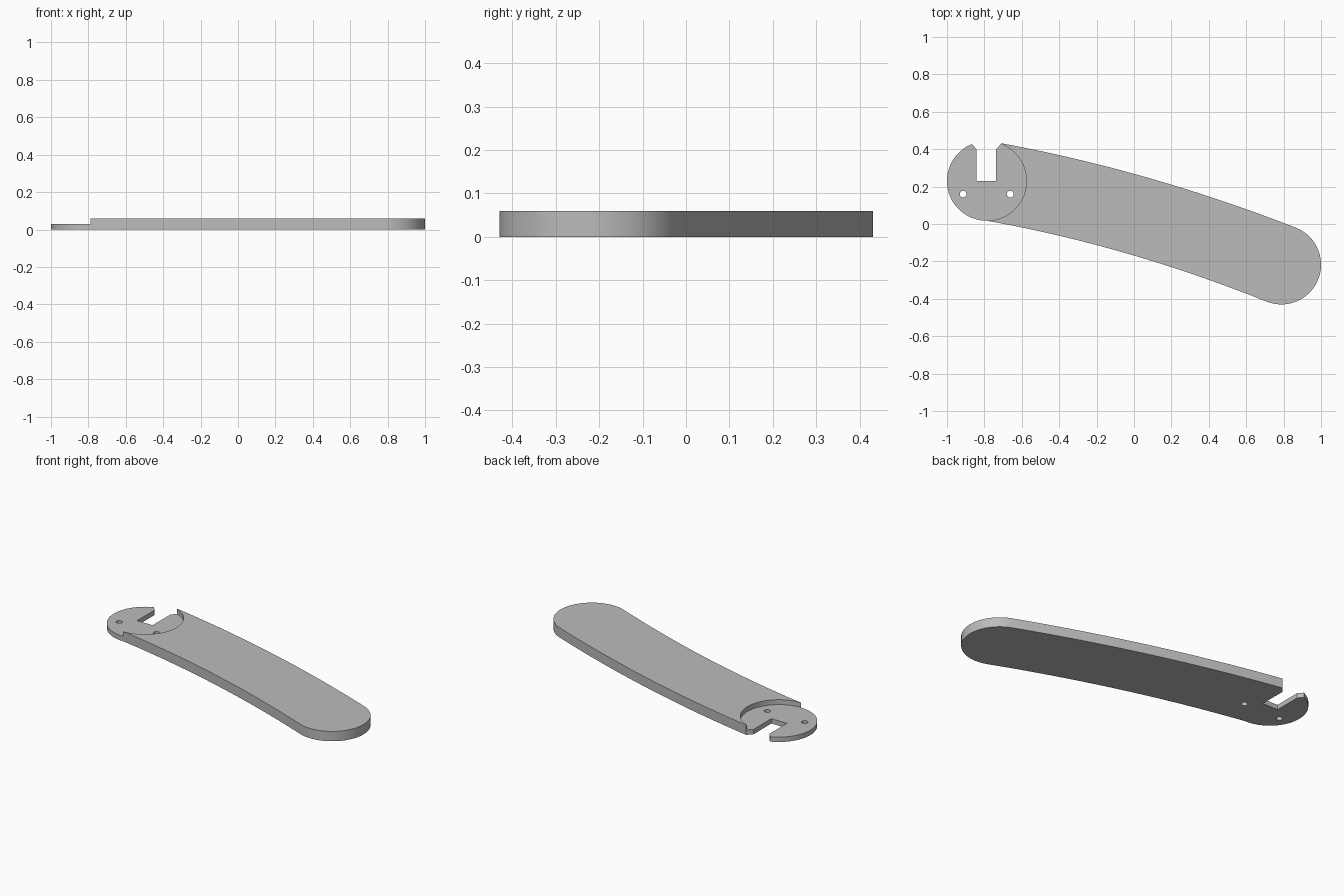
import bpy
import bmesh
from math import cos, sin, radians

cube = bpy.data.objects.get("Cube")
if cube:
    bpy.data.objects.remove(cube, do_unlink=True)

HEIGHT = 0.06
RADIUS = 0.2125
HUB = (-0.7875, 0.23)
TIP = (0.7875, -0.2175)


def arc(center, radius, start, end, steps):
    angles = [radians(start + (end - start) * i / steps) for i in range(steps + 1)]
    return [(center[0] + radius * cos(a), center[1] + radius * sin(a)) for a in angles]


def bow(a, b, sag, steps=24):
    """Gently arched edge from a to b, lifted at its middle by sag."""
    points = []
    for i in range(1, steps):
        t = i / steps
        points.append((a[0] + (b[0] - a[0]) * t,
                       a[1] + (b[1] - a[1]) * t + 4 * sag * t * (1 - t)))
    return points


def prism(name, outline, bottom, top):
    bm = bmesh.new()
    face = bm.faces.new([bm.verts.new((x, y, bottom)) for x, y in outline])
    result = bmesh.ops.extrude_face_region(bm, geom=[face])
    verts = [v for v in result["geom"] if isinstance(v, bmesh.types.BMVert)]
    bmesh.ops.translate(bm, verts=verts, vec=(0, 0, top - bottom))
    bmesh.ops.recalc_face_normals(bm, faces=bm.faces)
    mesh = bpy.data.meshes.new(name)
    bm.to_mesh(mesh)
    bm.free()
    obj = bpy.data.objects.new(name, mesh)
    bpy.context.collection.objects.link(obj)
    return obj


# Arm outline: round hub, lower edge, rounded tip, upper edge
hub_arc = arc(HUB, RADIUS, 108, 270, 40)
tip_arc = arc(TIP, RADIUS, -114, 68, 44)
shoulder = (-0.72, 0.4335)
outline = (hub_arc + bow(hub_arc[-1], tip_arc[0], 0.041) + tip_arc
           + bow(tip_arc[-1], shoulder, 0.041) + [shoulder])
arm = prism("arm", outline, 0, HEIGHT)

# Half-depth round recess, open at the hub end
recess = arc(HUB, RADIUS, -90, 90, 44) + [(HUB[0], 0.6), (-1.2, 0.6), (-1.2, -0.1), (HUB[0], -0.1)]
cutters = [prism("recess_cutter", recess, HEIGHT / 2, 0.2)]

# Slot with a flared mouth
slot = [(-0.842, 0.23), (-0.737, 0.23), (-0.737, 0.4),
        (-0.687, 0.455), (-0.892, 0.455), (-0.842, 0.4)]
cutters.append(prism("slot_cutter", slot, -0.1, 0.3))

# Two screw holes
for side in (-1, 1):
    ring = arc((HUB[0] + side * 0.126, 0.16), 0.018, 0, 345, 23)
    cutters.append(prism("hole_cutter", ring, -0.1, 0.3))

bpy.ops.object.select_all(action="DESELECT")
bpy.context.view_layer.objects.active = arm
arm.select_set(True)
for cutter in cutters:
    cutter.hide_render = True
    modifier = arm.modifiers.new("cut", "BOOLEAN")
    modifier.operation = "DIFFERENCE"
    modifier.solver = "EXACT"
    modifier.object = cutter
    bpy.ops.object.modifier_apply(modifier=modifier.name)
    bpy.data.objects.remove(cutter, do_unlink=True)

# Plain grey finish
grey = bpy.data.materials.new("light_grey")
grey.use_nodes = True
grey.diffuse_color = (0.5, 0.5, 0.5, 1)
grey.node_tree.nodes["Principled BSDF"].inputs["Base Color"].default_value = (0.5, 0.5, 0.5, 1)
arm.data.materials.clear()
arm.data.materials.append(grey)
bpy.ops.object.shade_smooth_by_angle(angle=radians(30))
